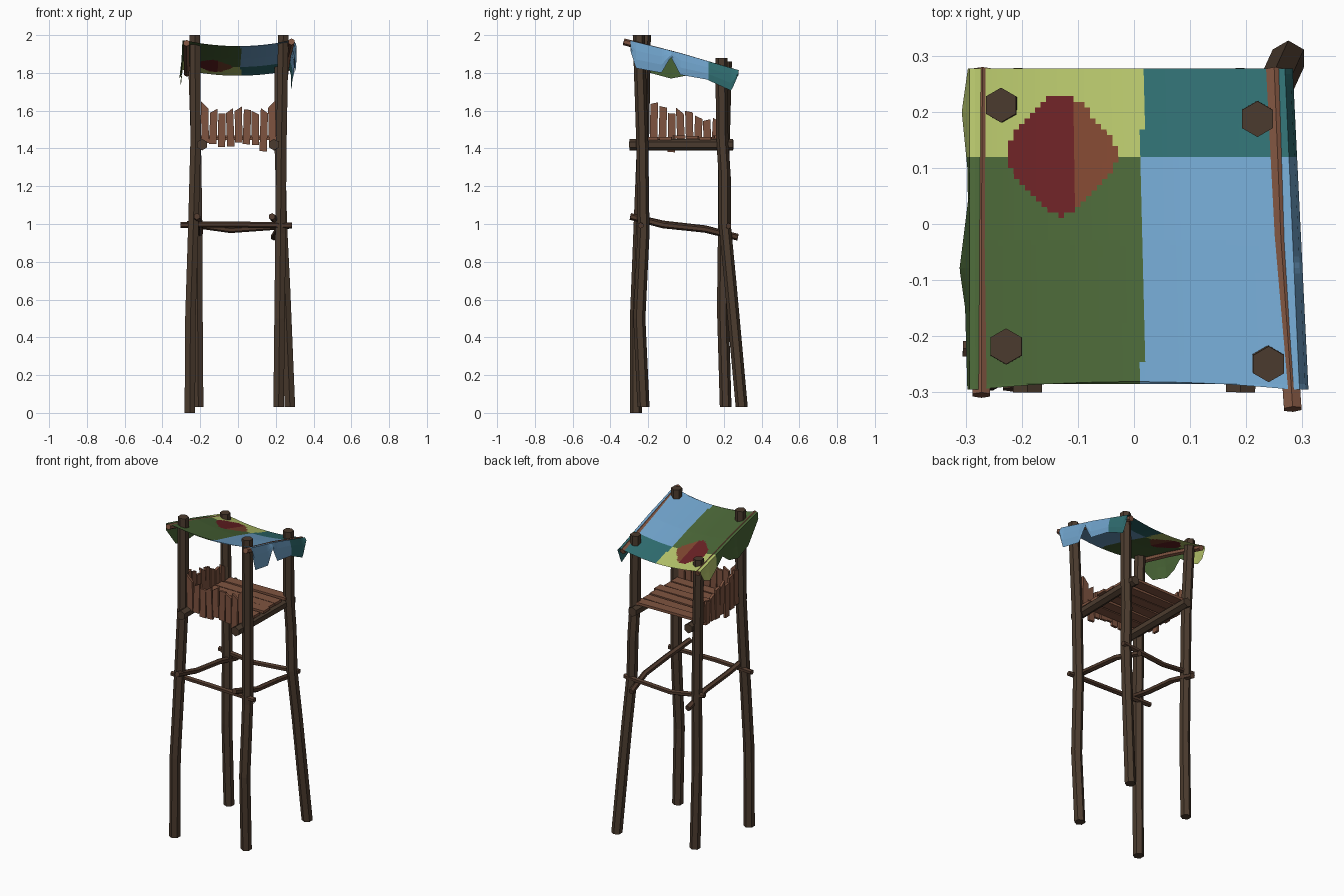
import bpy, bmesh, math, random
from mathutils import Vector, Matrix

if "Cube" in bpy.data.objects:
    bpy.data.objects.remove(bpy.data.objects["Cube"])

random.seed(4)


def material(name, hexcol):
    lin = []
    for i in (0, 2, 4):
        c = int(hexcol[i:i + 2], 16) / 255
        lin.append(c / 12.92 if c <= 0.04045 else ((c + 0.055) / 1.055) ** 2.4)
    m = bpy.data.materials.new(name)
    m.diffuse_color = (*lin, 1)
    m.use_nodes = True
    m.node_tree.nodes["Principled BSDF"].inputs["Base Color"].default_value = m.diffuse_color
    return m


POST = material("dark bark", "4b3b2e")
BAR = material("brown bark", "503a2d")
PLANK = material("plank wood", "7f5440")
CLOTH = [material("green cloth", "4a6637"), material("blue cloth", "70a3cb"),
         material("lime cloth", "b6c56b"), material("teal cloth", "2f6d70"),
         material("red patch", "6b2225"), material("rust patch", "7f4630")]


def finish(name, bm, mats):
    me = bpy.data.meshes.new(name)
    bm.to_mesh(me)
    bm.free()
    for m in mats:
        me.materials.append(m)
    ob = bpy.data.objects.new(name, me)
    bpy.context.collection.objects.link(ob)
    return ob


def tube(name, pts, r, mat, n=6):
    """Flat-sided log along a path."""
    pts = [Vector(p) for p in pts]
    axis = (pts[-1] - pts[0]).normalized()
    if abs(axis.z) > 0.8:                      # upright: level rings
        u, v = Vector((0, 1, 0)), Vector((-1, 0, 0))
    else:
        u = Vector((0, 0, 1))
        v = axis.cross(u).normalized()
        u = v.cross(axis)
    bm = bmesh.new()
    rings = []
    for p in pts:
        rings.append([bm.verts.new(p + r * (math.cos(2 * math.pi * k / n) * u
                                            + math.sin(2 * math.pi * k / n) * v)) for k in range(n)])
    for a, b in zip(rings, rings[1:]):
        for k in range(n):
            bm.faces.new((a[k], a[(k + 1) % n], b[(k + 1) % n], b[k]))
    bm.faces.new(rings[0][::-1])
    bm.faces.new(rings[-1])
    bmesh.ops.recalc_face_normals(bm, faces=bm.faces)
    return finish(name, bm, [mat])


def board(name, centre, size, tilt=None, slant=0.0):
    """Plank; slant shears the top edge of an upright board."""
    bm = bmesh.new()
    bmesh.ops.create_cube(bm, size=1)
    long_x = size[0] > size[1]
    for v in bm.verts:
        s = v.co.x if long_x else v.co.y
        top = v.co.z > 0
        v.co = Vector(size) * v.co
        if top:
            v.co.z += slant * s
    if tilt:
        bm.transform(tilt)
    bm.transform(Matrix.Translation(centre))
    return finish(name, bm, [PLANK])


def lerp(table, t):
    for (a, va), (b, vb) in zip(table, table[1:]):
        if t <= b:
            return va + (vb - va) * max(0, (t - a) / (b - a))
    return table[-1][1]


# Four crooked posts
tube("front_left_post", [(-.255, -.265, 0), (-.252, -.265, .5), (-.236, -.245, 1), (-.224, -.227, 1.45),
                         (-.228, -.218, 2)], .032, POST)
tube("front_right_post", [(.215, -.225, .03), (.22, -.247, .5), (.225, -.225, .95), (.23, -.232, 1.45),
                          (.24, -.25, 2)], .032, POST)
tube("back_right_post", [(.275, .295, .03), (.248, .236, .68), (.232, .205, 1), (.226, .205, 1.25),
                         (.22, .192, 1.45), (.22, .187, 1.88)], .032, POST)
tube("back_left_post", [(-.21, .21, .03), (-.214, .195, .55), (-.215, .2, .95), (-.222, .2, 1.4),
                        (-.237, .212, 1.86)], .031, POST)

# Bracing sticks at half height
tube("front_brace", [(-.305, -.222, .995), (-.05, -.235, .998), (.285, -.24, .992)], .016, BAR)
tube("back_brace", [(-.27, .2, 1.0), (-.04, .215, .968), (.27, .225, .99)], .016, BAR)
tube("left_brace", [(-.218, -.295, 1.04), (-.205, -.12, 1.0), (-.2, .1, .975), (-.205, .275, .93)], .018, BAR)
tube("right_brace", [(.18, -.295, 1.04), (.215, -.12, .995), (.215, .1, .972), (.19, .275, .93)], .018, BAR)

# Deck beams and planks
tube("left_beam", [(-.19, -.3, 1.42), (-.19, .25, 1.42)], .03, POST)
tube("right_beam", [(.19, -.3, 1.42), (.2, .25, 1.42)], .03, POST)
for i in range(6):
    y = -.178 + i * .071
    board("deck_plank", (.005 + random.uniform(-.01, .01), y, 1.457 + random.uniform(-.004, .004)),
          (.42, .062, .016), Matrix.Rotation(random.uniform(-.03, .03), 4, 'Z'))

# Ragged fences on the front and left sides
front_tops = [1.63, 1.6, 1.585, 1.6, 1.61, 1.605, 1.59, 1.6, 1.635]
left_tops = [1.64, 1.62, 1.585, 1.6, 1.595, 1.565, 1.55, 1.55]
for i, top in enumerate(front_tops):
    low = 1.385 if i == 7 else 1.415 + random.uniform(-.01, .02)
    board("front_fence_board", (-.175 + i * .0445, -.222 + random.uniform(-.004, .004), (top + low) / 2),
          (.039, .015, top - low), Matrix.Rotation(random.uniform(-.05, .05), 4, 'Y'),
          random.uniform(-.03, .03) if 0 < i < 8 else (.04 if i else -.04))
for i, top in enumerate(left_tops):
    low = 1.38 if i == 2 else 1.415 + random.uniform(-.01, .02)
    board("left_fence_board", (-.226 + random.uniform(-.004, .004), -.17 + i * .047, (top + low) / 2),
          (.015, .04, top - low), Matrix.Rotation(random.uniform(-.05, .05), 4, 'X'), random.uniform(-.04, .01))

# Patchwork canopy
EDGE = [(-.295, 1.972), (-.03, 1.905), (.277, 1.815)]
RIGHT_HEM = [(-.295, 1.92), (-.265, 1.825), (-.13, 1.80), (-.08, 1.885), (-.03, 1.79), (.11, 1.765),
             (.24, 1.705), (.277, 1.79)]
LEFT_HEM = [(-.295, 1.93), (-.19, 1.80), (-.08, 1.77), (.0, 1.785), (.06, 1.83), (.12, 1.78), (.2, 1.735),
            (.25, 1.75), (.277, 1.80)]
BULGE = [(-.295, .004), (-.15, .008), (-.08, .018), (.04, .003), (.1, .004), (.2, .014), (.277, .003)]
PATCH = [(0, .1), (45, .087), (90, .11), (135, .087), (180, .098), (225, .085), (270, .107), (315, .085), (360, .1)]
Y0, Y1, NX, NY = -.295, .277, 58, 58


def right_x(y):
    return .295 - .026 * (y - Y0) / (Y1 - Y0)


def cloth_index(c, patch=True):
    if patch:
        dx, dy = c.x + .13, c.y - .122
        a = math.degrees(math.atan2(dy, dx)) % 360
        if math.hypot(dx, dy) < lerp(PATCH, a):
            return 4 if c.x < -.105 else 5
    return (1 if c.x > .015 else 0) + (2 if c.y > .12 else 0)


def sheet(name, point, nu, nv, patch):
    bm = bmesh.new()
    g = [[bm.verts.new(point(i / nu, Y0 + (Y1 - Y0) * j / nv)) for j in range(nv + 1)] for i in range(nu + 1)]
    for i in range(nu):
        for j in range(nv):
            f = bm.faces.new((g[i][j], g[i + 1][j], g[i + 1][j + 1], g[i][j + 1]))
            f.material_index = cloth_index(f.calc_center_median(), patch)
    return finish(name, bm, CLOTH)


def top_point(u, y):
    x = -.293 + u * (right_x(y) + .293)
    s = max(0, 1 - (x / .28) ** 2)
    yy = y + (.014 * s if y == Y0 else 0)
    return (x, yy, lerp(EDGE, y) - .03 * s)


def right_flap(u, y):
    z = lerp(EDGE, y)
    out = .016 - .002 * (y - Y0) / (Y1 - Y0)
    return (right_x(y) + out * math.sin(u * 2.2), y, z + (lerp(RIGHT_HEM, y) - z) * u)


def left_flap(u, y):
    z = lerp(EDGE, y)
    return (-.293 - lerp(BULGE, y) * u, y, z + (lerp(LEFT_HEM, y) - z) * u)


sheet("canopy_cloth", top_point, NX, NY, True)
sheet("canopy_right_flap", right_flap, 3, NY, False)
sheet("canopy_left_flap", left_flap, 2, NY, False)

# Poles carrying the canopy edges
tube("canopy_left_pole", [(-.272, -.305, 1.958), (-.272, -.03, 1.887), (-.27, .275, 1.797)], .018, PLANK)
tube("canopy_right_pole", [(.283, -.33, 1.965), (.262, -.03, 1.887), (.25, .275, 1.797)], .018, PLANK)
